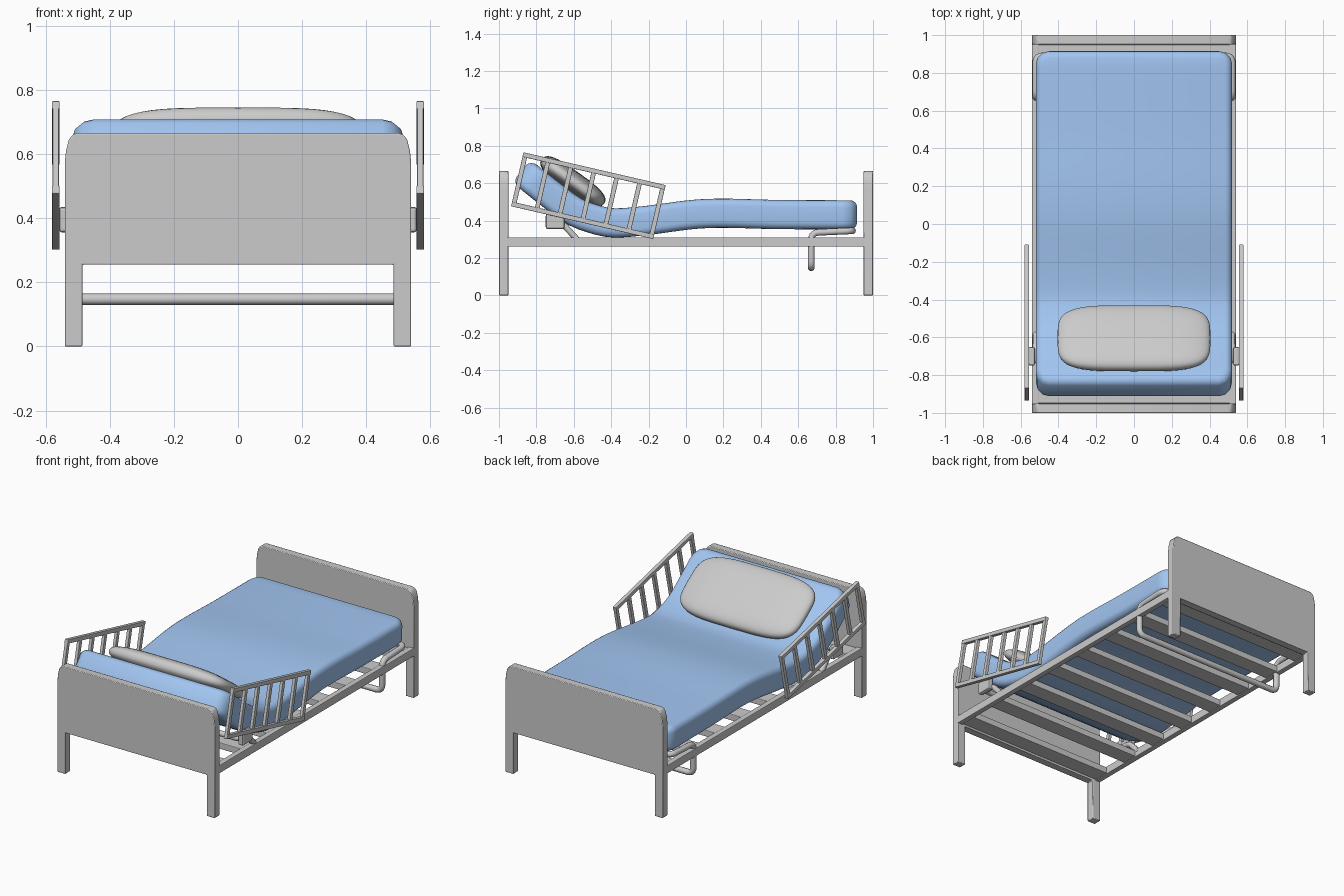
import bpy, bmesh, math
from mathutils import Vector, Matrix

if "Cube" in bpy.data.objects:
    bpy.data.objects.remove(bpy.data.objects["Cube"])


def finish(bm, name, bevel=0.0, smooth=False, mat=None):
    bmesh.ops.recalc_face_normals(bm, faces=bm.faces)
    me = bpy.data.meshes.new(name)
    bm.to_mesh(me)
    bm.free()
    ob = bpy.data.objects.new(name, me)
    bpy.context.collection.objects.link(ob)
    if mat:
        me.materials.append(mat)
    if bevel:
        m = ob.modifiers.new("bevel", 'BEVEL')
        m.width, m.segments, m.limit_method = bevel, 2, 'ANGLE'
    if smooth:
        bpy.ops.object.select_all(action='DESELECT')
        bpy.context.view_layer.objects.active = ob
        ob.select_set(True)
        bpy.ops.object.shade_smooth_by_angle(angle=math.radians(50))
    return ob


def add_box(bm, lo, hi, mat=Matrix()):
    lo, hi = Vector(lo), Vector(hi)
    size = hi - lo
    bmesh.ops.create_cube(bm, size=1, matrix=mat @ Matrix.Translation((lo + hi) / 2)
                          @ Matrix.Diagonal((*size, 1)))


def box(name, lo, hi, bevel=0.004):
    bm = bmesh.new()
    add_box(bm, lo, hi)
    return finish(bm, name, bevel)


def tube(name, pts, radius, bend=0.04):
    """Round pipe through pts with rounded corners."""
    pts = [Vector(p) for p in pts]
    path = [pts[0]]
    for a, b, c in zip(pts, pts[1:], pts[2:]):
        p, q = b + (a - b).normalized() * bend, b + (c - b).normalized() * bend
        for i in range(6):
            t = i / 5
            path.append(p * (1 - t) ** 2 + b * 2 * t * (1 - t) + q * t * t)
    path.append(pts[-1])
    cu = bpy.data.curves.new(name, 'CURVE')
    cu.dimensions = '3D'
    cu.bevel_depth, cu.bevel_resolution, cu.use_fill_caps = radius, 3, True
    sp = cu.splines.new('POLY')
    sp.points.add(len(path) - 1)
    for s, p in zip(sp.points, path):
        s.co = (*p, 1)
    ob = bpy.data.objects.new(name, cu)
    bpy.context.collection.objects.link(ob)
    bpy.ops.object.select_all(action='DESELECT')
    bpy.context.view_layer.objects.active = ob
    ob.select_set(True)
    bpy.ops.object.convert(target='MESH')
    bpy.ops.object.shade_smooth_by_angle(angle=math.radians(50))


# Headboard and footboard with integrated legs
half = [(.485, .255), (.485, 0), (.54, 0), (.54, .57), (.536, .61), (.527, .645), (.515, .66), (.5, .665)]
outline = half + [(-x, z) for x, z in reversed(half)]
for name, y in (("headboard", -1.0), ("footboard", .95)):
    bm = bmesh.new()
    f = bm.faces.new([bm.verts.new((x, y, z)) for x, z in outline])
    r = bmesh.ops.extrude_face_region(bm, geom=[f])
    bmesh.ops.translate(bm, vec=(0, .05, 0),
                        verts=[v for v in r['geom'] if isinstance(v, bmesh.types.BMVert)])
    finish(bm, name, 0.004, True)

# Bed frame rails and cross slats
for s, side in ((-1, "left"), (1, "right")):
    box(side + "_rail", (min(s * .505, s * .54), -.96, .26), (max(s * .505, s * .54), .96, .31))
bm = bmesh.new()
n = 8
for i in range(n):
    y = -.9 + 1.8 * i / (n - 1)
    add_box(bm, (-.51, y - .05, .265), (.51, y + .05, .305))
finish(bm, "slats", 0.004)

# Mattress centre line: height by y, smooth cubic through a few points
line = [(-.89, .673), (-.75, .56), (-.6, .45), (-.5, .41), (-.4, .388), (-.25, .396),
        (.1, .437), (.5, .432), (.93, .43)]


def slope(i):
    a, b = line[max(i - 1, 0)], line[min(i + 1, len(line) - 1)]
    return (b[1] - a[1]) / (b[0] - a[0])


def height(y):
    i = 0
    while i < len(line) - 2 and y > line[i + 1][0]:
        i += 1
    (y0, z0), (y1, z1) = line[i], line[i + 1]
    h = y1 - y0
    t = (y - y0) / h
    return ((2 * t**3 - 3 * t**2 + 1) * z0 + (t**3 - 2 * t**2 + t) * h * slope(i)
            + (3 * t**2 - 2 * t**3) * z1 + (t**3 - t**2) * h * slope(i + 1))


# Mattress: bevelled slab bent along the centre line
blue = bpy.data.materials.new("blue_cover")
blue.diffuse_color = (.36, .56, .88, 1)
blue.use_nodes = True
blue.node_tree.nodes["Principled BSDF"].inputs["Base Color"].default_value = blue.diffuse_color
bm = bmesh.new()
add_box(bm, (-.52, -.88, -.078), (.52, .915, .078))
upright = [e for e in bm.edges if abs(e.verts[0].co.z - e.verts[1].co.z) > .1]
bmesh.ops.bevel(bm, geom=upright, offset=.07, segments=3, profile=.5, affect='EDGES')
rim = [e for e in bm.edges if abs(e.verts[0].co.z - e.verts[1].co.z) < .01]
bmesh.ops.bevel(bm, geom=rim, offset=.038, segments=4, profile=.5, affect='EDGES')
for i in range(40):
    y = -.8 + 1.63 * i / 39
    bmesh.ops.bisect_plane(bm, geom=bm.verts[:] + bm.edges[:] + bm.faces[:],
                           plane_co=(0, y, 0), plane_no=(0, 1, 0))
for v in bm.verts:
    y, d = v.co.y, v.co.z
    g = (height(y + .01) - height(y - .01)) / .02
    k = math.hypot(1, g)
    v.co.y, v.co.z = y - d * g / k, height(y) + d / k
finish(bm, "mattress", 0, True, blue)

# Pillow: soft superellipsoid tilted on the raised back
bm = bmesh.new()
bmesh.ops.create_uvsphere(bm, u_segments=48, v_segments=20, radius=1)
for v in bm.verts:
    r = math.hypot(v.co.x, v.co.y)
    rr = r ** .6
    c, s = (v.co.x / r, v.co.y / r) if r > 1e-5 else (0, 0)
    v.co = (.405 * rr * math.copysign(abs(c) ** .5, c),
            .205 * rr * math.copysign(abs(s) ** .5, s),
            .056 * math.copysign(abs(v.co.z) ** .8, v.co.z))
bm.transform(Matrix.Translation((0, -.605, .609)) @ Matrix.Rotation(math.radians(-35.5), 4, 'X'))
finish(bm, "pillow", 0, True)

# Tilted side guards with bars, and their brackets
tilt = Matrix.Translation((0, -.522, .533)) @ Matrix.Rotation(math.radians(-13), 4, 'X')
L, H, w = .39, .148, .0125
for s, side in ((-1, "left"), (1, "right")):
    x0, x1 = sorted((s * .556, s * .58))
    bm = bmesh.new()
    for z in (-H + w, H - w):
        add_box(bm, (x0, -L, z - w), (x1, L, z + w), tilt)
    for i in range(7):
        y = -L + w + (2 * L - 2 * w) * i / 6
        add_box(bm, (x0 + .002, y - w, -H + w), (x1 - .002, y + w, H - w), tilt)
    finish(bm, side + "_guard", 0.003)
    a, b = sorted((s * .525, s * .558))
    box(side + "_guard_bracket", (a, -.75, .355), (b, -.65, .435), .01)

# Bent pipe lifting the back section
X = .52
tube("back_lift_pipe", [(-X, -.575, .29), (-X, -.66, .385), (-X, -.73, .385), (X, -.73, .385),
                        (X, -.66, .385), (X, -.575, .29)], .017, .03)

# Hanging loop pipe below the foot end
tube("foot_loop_pipe", [(-.44, .89, .345), (-X, .89, .345), (-X, .67, .335), (-X, .67, .147), (X, .67, .147),
                        (X, .67, .335), (X, .89, .345), (.44, .89, .345)], .018)
